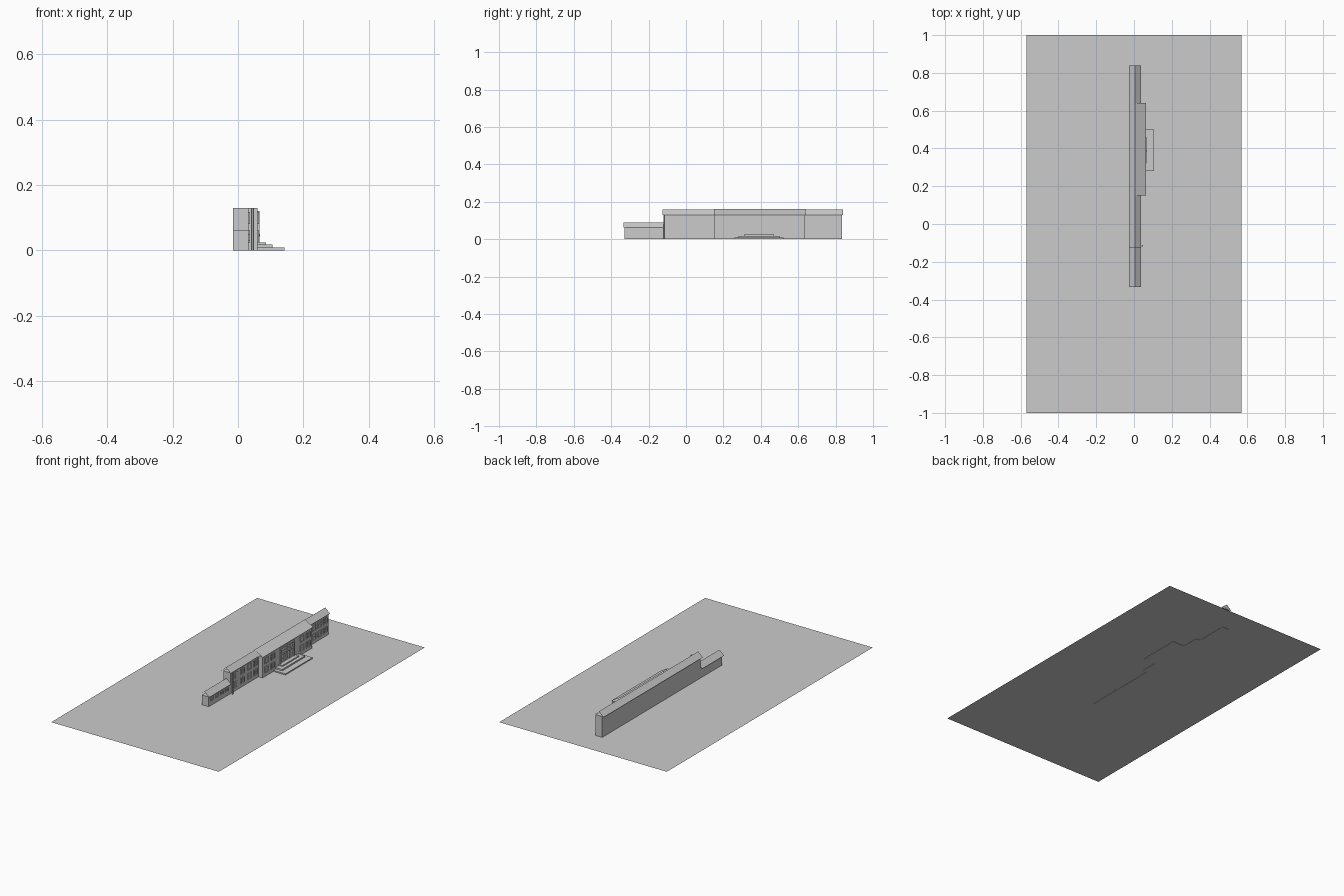
import bpy, bmesh

if "Cube" in bpy.data.objects:
    bpy.data.objects.remove(bpy.data.objects["Cube"])


def mesh_object(name, verts, faces):
    me = bpy.data.meshes.new(name)
    me.from_pydata(verts, [], faces)
    ob = bpy.data.objects.new(name, me)
    bpy.context.collection.objects.link(ob)
    return ob


def boxes(name, specs):
    # each spec: x0, x1, y0, y1, z0, z1
    bm = bmesh.new()
    for x0, x1, y0, y1, z0, z1 in specs:
        r = bmesh.ops.create_cube(bm, size=1)
        for v in r["verts"]:
            v.co.x = x1 if v.co.x > 0 else x0
            v.co.y = y1 if v.co.y > 0 else y0
            v.co.z = z1 if v.co.z > 0 else z0
    me = bpy.data.meshes.new(name)
    bm.to_mesh(me)
    bm.free()
    ob = bpy.data.objects.new(name, me)
    bpy.context.collection.objects.link(ob)
    return ob


def sheet_roof(name, profile, y0, y1):
    # thin roof sheet: an (x, z) profile swept along y, gables left open
    n = len(profile)
    verts = [(x, y, z) for y in (y0, y1) for x, z in profile]
    return mesh_object(name, verts, [(i, i + 1, n + i + 1, n + i) for i in range(n - 1)])


def window(name, x, y, z, w, h, cols=2, rows=2):
    # frame, glazing bars and pane on a wall facing +x
    t, d = 0.0022, 0.004
    y0, y1, z0, z1 = y - w / 2, y + w / 2, z - h / 2, z + h / 2
    parts = [(x, x + 0.001, y0, y1, z0, z1),
             (x, x + d, y0, y0 + t, z0, z1), (x, x + d, y1 - t, y1, z0, z1),
             (x, x + d, y0, y1, z0, z0 + t), (x, x + d, y0, y1, z1 - t, z1)]
    for i in range(1, cols):
        c = y0 + w * i / cols
        parts.append((x, x + d * 0.7, c - t / 2, c + t / 2, z0, z1))
    for i in range(1, rows):
        c = z0 + h * i / rows
        parts.append((x, x + d * 0.7, y0, y1, c - t / 2, c + t / 2))
    return boxes(name, parts)


# ground sheet
mesh_object("ground_sheet", [(-.57, -1, .002), (.57, -1, .002), (.57, 1, .002), (-.57, 1, .002)],
            [(0, 1, 2, 3)])

# building volumes
FRONT, CENTRE = 0.032, 0.060
boxes("main_wing", [(-.015, FRONT, -.12, .835, 0, .13)])
boxes("annex", [(-.015, FRONT, -.33, -.12, 0, .062)])
boxes("centre_block", [(FRONT, CENTRE, .153, .635, 0, .13)])

# roofs
sheet_roof("main_roof", [(-.027, .130), (.005, .158), (.038, .130)], -.125, .84)
sheet_roof("annex_roof", [(-.027, .062), (.005, .090), (.038, .062)], -.333, -.12)
sheet_roof("centre_roof", [(.007, .162), (.064, .130)], .15, .64)

# windows, two storeys
UP, DOWN = 0.099, 0.043
for row, z in (("upper", UP), ("lower", DOWN)):
    for y in (-.075, -.005, .065, .125):
        window("left_window_" + row, FRONT, y, z, .036, .036)
    for y in (.69, .745, .80):
        window("right_window_" + row, FRONT, y, z, .036, .036)
    for y in (.19, .25, .535, .595):
        window("centre_window_" + row, CENTRE, y, z, .036, .036)

# annex windows
for i in range(4):
    window("annex_window", FRONT, -.30 + i * .048, .041, .028, .02, 2, 1)

# entrance: surround, double door, window band above
YC = 0.39
boxes("entrance_surround", [(CENTRE, CENTRE + .006, YC - .07, YC - .062, .02, .118),
                            (CENTRE, CENTRE + .006, YC + .062, YC + .07, .02, .118),
                            (CENTRE, CENTRE + .006, YC - .07, YC + .07, .113, .12),
                            (CENTRE, CENTRE + .006, YC - .07, YC + .07, .074, .079)])
window("entrance_upper_window", CENTRE, YC, .096, .12, .033, 4, 2)
window("entrance_doors", CENTRE, YC, .05, .05, .046, 2, 1)
for s in (-1, 1):
    window("entrance_side_light", CENTRE, YC + s * .044, .05, .032, .046, 1, 2)
boxes("door_handle", [(CENTRE + .003, CENTRE + .008, YC - .005, YC - .002, .043, .05)])

# entrance steps
for i, (x, half, z0, z1) in enumerate(((.142, .132, 0, .009), (.105, .11, .009, .018),
                                       (.085, .08, .018, .025))):
    boxes("entrance_step_%d" % (i + 1), [(CENTRE, x, YC - half, YC + half, z0, z1)])

# drainpipe at the corner of the main wing
bpy.ops.mesh.primitive_cylinder_add(vertices=12, radius=.0045, depth=.13, location=(.0445, -.116, .065))
bpy.context.object.name = "drainpipe"
bpy.ops.object.shade_smooth_by_angle()
